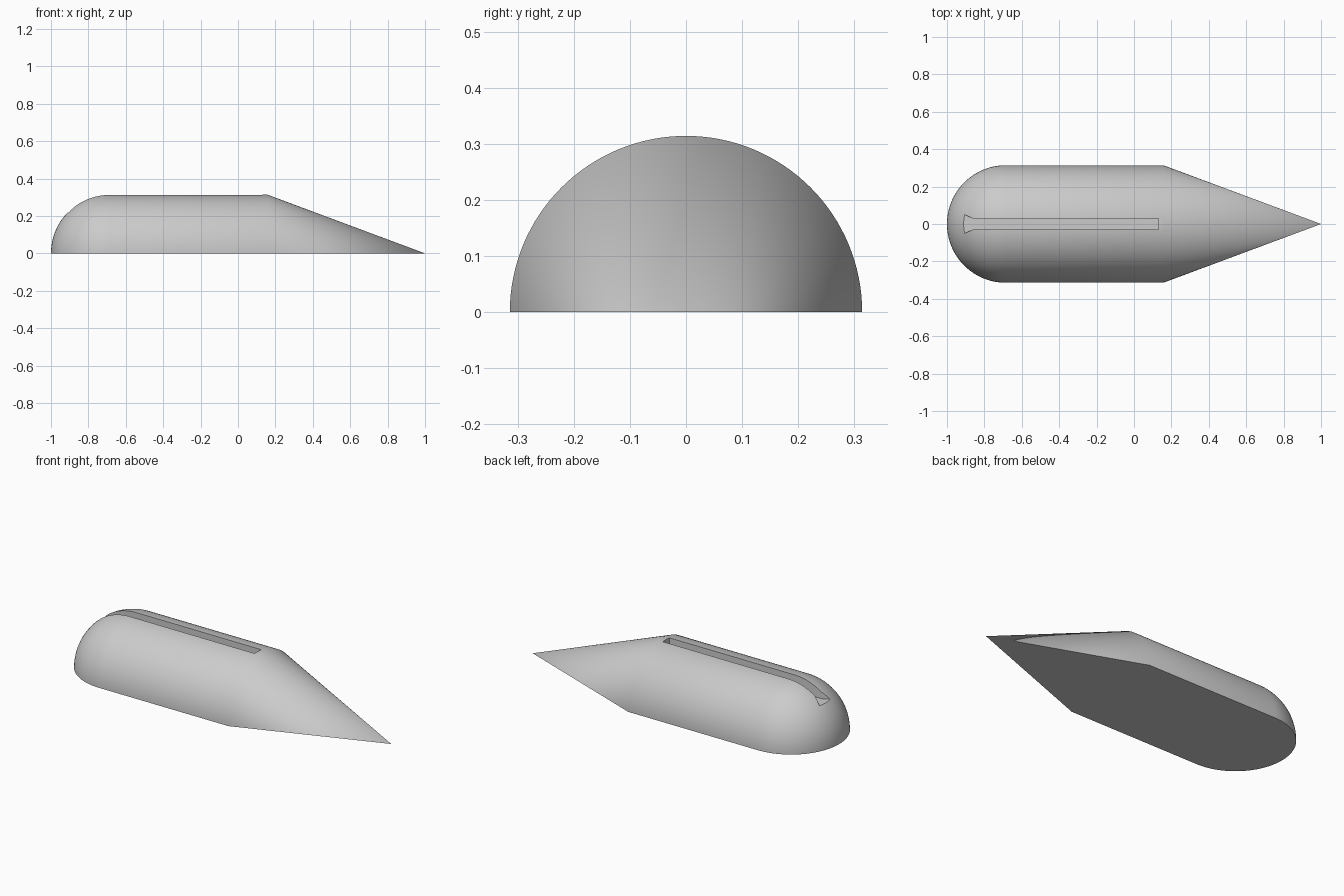
import bpy, bmesh, math

if "Cube" in bpy.data.objects:
    bpy.data.objects.remove(bpy.data.objects["Cube"])

RADIUS = 0.314
DOME_X = RADIUS - 1.0     # centre of the rounded end
SHOULDER_X = 0.157        # start of the pointed end
FLOOR_Z = 0.219           # bottom of the slot


def make_material(name, rgb):
    mat = bpy.data.materials.new(name)
    mat.use_nodes = True
    colour = (*rgb, 1.0)
    mat.diffuse_color = colour
    mat.node_tree.nodes["Principled BSDF"].inputs["Base Color"].default_value = colour
    return mat


def make_object(name, bm):
    bmesh.ops.recalc_face_normals(bm, faces=bm.faces)
    mesh = bpy.data.meshes.new(name)
    bm.to_mesh(mesh)
    bm.free()
    obj = bpy.data.objects.new(name, mesh)
    bpy.context.collection.objects.link(obj)
    return obj


grey = make_material("light grey", (0.6, 0.6, 0.6))

# Half body of revolution: dome, straight barrel and cone
steps = 24
profile = []
for i in range(steps + 1):
    a = math.pi / 2 * i / steps
    profile.append((DOME_X - RADIUS * math.cos(a), RADIUS * math.sin(a)))
profile += [(SHOULDER_X, RADIUS), (1.0, 0.0)]

bm = bmesh.new()
verts = [bm.verts.new((x, r, 0)) for x, r in profile]
edges = [bm.edges.new(pair) for pair in zip(verts, verts[1:])]
bmesh.ops.spin(bm, geom=verts + edges, cent=(0, 0, 0), axis=(1, 0, 0),
               angle=math.pi, steps=64)
bmesh.ops.remove_doubles(bm, verts=bm.verts, dist=1e-5)
# Flat underside
rim = [e for e in bm.edges if e.is_boundary]
bmesh.ops.contextual_create(bm, geom=rim)
body = make_object("body", bm)
body.data.materials.append(grey)

# Slot cutter: long channel that flares out through the dome
half_outline = [(0.13, 0.03), (-0.862, 0.03), (-0.914, 0.054), (-1.05, 0.117)]
outline = half_outline + [(x, -y) for x, y in reversed(half_outline)]
bm = bmesh.new()
base = bm.faces.new([bm.verts.new((x, y, FLOOR_Z)) for x, y in outline])
top = bmesh.ops.extrude_face_region(bm, geom=[base])["geom"]
bmesh.ops.translate(bm, vec=(0, 0, 0.3),
                    verts=[v for v in top if isinstance(v, bmesh.types.BMVert)])
cutter = make_object("slot_cutter", bm)
cutter.data.materials.append(grey)
cutter.hide_render = True

# Cut the slot, then shade
cut = body.modifiers.new("slot", 'BOOLEAN')
cut.operation = 'DIFFERENCE'
cut.solver = 'EXACT'
cut.object = cutter
bpy.ops.object.select_all(action='DESELECT')
body.select_set(True)
bpy.context.view_layer.objects.active = body
bpy.ops.object.modifier_apply(modifier=cut.name)
bpy.data.objects.remove(cutter)
bpy.ops.object.shade_smooth_by_angle(angle=math.radians(30))
